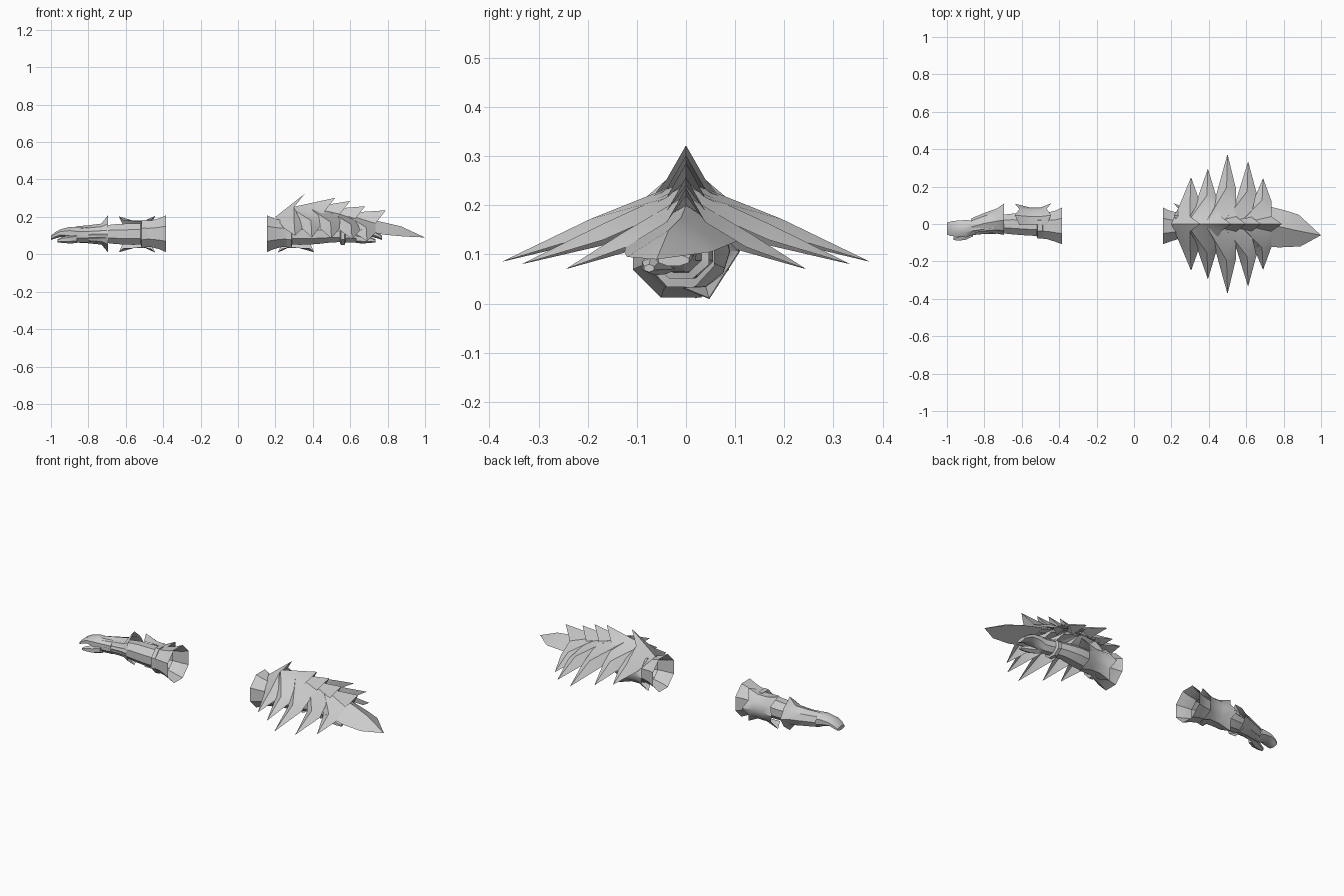
import bpy, bmesh, math
from mathutils import Vector

cube = bpy.data.objects.get("Cube")
if cube:
    bpy.data.objects.remove(cube)

grey = bpy.data.materials.new("plain grey")
grey.use_nodes = True
grey.diffuse_color = (0.6, 0.6, 0.6, 1)
grey.node_tree.nodes["Principled BSDF"].inputs["Base Color"].default_value = (0.6, 0.6, 0.6, 1)


def build(name, verts, faces, upward=False):
    bm = bmesh.new()
    vs = [bm.verts.new(v) for v in verts]
    for f in faces:
        bm.faces.new([vs[i] for i in f])
    bmesh.ops.recalc_face_normals(bm, faces=bm.faces[:])
    bm.normal_update()
    if upward and sum(f.normal.z * f.calc_area() for f in bm.faces) < 0:
        bmesh.ops.reverse_faces(bm, faces=bm.faces[:])
    me = bpy.data.meshes.new(name)
    bm.to_mesh(me)
    bm.free()
    me.materials.append(grey)
    ob = bpy.data.objects.new(name, me)
    bpy.context.collection.objects.link(ob)
    bpy.ops.object.select_all(action='DESELECT')
    ob.select_set(True)
    bpy.context.view_layer.objects.active = ob
    bpy.ops.object.shade_smooth_by_angle(angle=math.radians(35))
    return ob


# Arms: the right arm lies on -x, the left arm is its shifted mirror image
def place(side, x):
    return x if side == "right" else -0.23 - x


def loft(side, name, rings, n=8, caps=(False, False), spikes=None):
    """rings: (x, centre y, centre z, radius y, radius z)"""
    verts, faces = [], []
    for k, (x, cy, cz, ry, rz) in enumerate(rings):
        for i in range(n):
            a = 2 * math.pi * (i + 0.5 * (spikes is None)) / n
            grow = 1 + (spikes.get(i, 0) if spikes and k == 0 else 0)
            verts.append((place(side, x), cy + ry * grow * math.cos(a),
                          cz + rz * grow * math.sin(a)))
    for k in range(len(rings) - 1):
        for i in range(n):
            j = (i + 1) % n
            faces.append((k * n + i, k * n + j, k * n + n + j, k * n + n + i))
    if caps[0]:
        faces.append(tuple(range(n)))
    if caps[1]:
        faces.append(tuple(range(len(verts) - n, len(verts))))
    return build(side + "_" + name, verts, faces)


def elbow_shell(side):
    # jagged shell wrapped around the back of the arm
    cols, rows = 7, [(-0.455, 0.088), (-0.50, 0.073), (-0.56, 0.074), (-0.625, 0.086)]
    verts, faces = [], []
    for k, (x, r) in enumerate(rows):
        for i in range(cols):
            a = math.radians(-105 + 210 * i / (cols - 1))
            jag = (1 if i % 2 else -1) * (0.012 if k in (0, 3) else 0)
            dx = jag if k == 0 else -jag
            verts.append((place(side, x + dx), 0.015 + (r + jag * 0.6) * math.cos(a),
                          0.107 + (r + jag) * 1.04 * math.sin(a)))
    for k in range(len(rows) - 1):
        for i in range(cols - 1):
            p = k * cols + i
            faces.append((p, p + 1, p + cols + 1, p + cols))
    return build(side + "_elbow_shell", verts, faces)


for side in ("right", "left"):
    loft(side, "flared_cuff", [(-0.385, -0.01, 0.11, 0.106, 0.106), (-0.42, -0.012, 0.11, 0.09, 0.09),
                               (-0.46, -0.01, 0.11, 0.078, 0.078), (-0.50, -0.01, 0.11, 0.072, 0.074)])
    loft(side, "elbow_band", [(-0.485, -0.01, 0.11, 0.06, 0.07), (-0.49, -0.01, 0.11, 0.074, 0.08),
                              (-0.515, -0.01, 0.108, 0.074, 0.08), (-0.52, -0.01, 0.108, 0.06, 0.06)])
    elbow_shell(side)
    loft(side, "forearm", [(-0.46, -0.01, 0.11, 0.06, 0.06), (-0.56, -0.005, 0.108, 0.062, 0.062),
                           (-0.65, 0, 0.108, 0.06, 0.058), (-0.73, 0, 0.108, 0.05, 0.048),
                           (-0.82, -0.01, 0.105, 0.042, 0.042)])
    # palm, curled fingers and thumb
    loft(side, "hand", [(-0.80, -0.01, 0.105, 0.046, 0.044), (-0.86, -0.02, 0.105, 0.042, 0.044),
                        (-0.90, -0.025, 0.113, 0.05, 0.036), (-0.95, -0.025, 0.113, 0.046, 0.022),
                        (-0.98, -0.025, 0.1, 0.042, 0.018), (-1.0, -0.025, 0.088, 0.034, 0.012)],
         caps=(True, True))
    loft(side, "thumb", [(-0.86, -0.04, 0.085, 0.03, 0.025), (-0.90, -0.06, 0.08, 0.028, 0.022),
                         (-0.94, -0.072, 0.077, 0.02, 0.016), (-0.965, -0.075, 0.072, 0.012, 0.008)],
         n=6, caps=(True, True))

# Right glove has a pointed flare, left wrist a plain band
loft("right", "glove_flare", [(-0.695, 0.02, 0.108, 0.078, 0.078), (-0.73, 0.016, 0.108, 0.068, 0.056),
                              (-0.80, 0.003, 0.107, 0.056, 0.048), (-0.87, -0.015, 0.106, 0.045, 0.043)],
     spikes={0: 0.15, 2: 0.3, 6: 0.25})
loft("left", "wrist_band", [(-0.775, -0.01, 0.1, 0.04, 0.04), (-0.78, -0.01, 0.1, 0.062, 0.053),
                            (-0.80, -0.01, 0.1, 0.062, 0.053), (-0.805, -0.01, 0.1, 0.04, 0.04)])


# Overlapping spiked plates on the left arm
def spiked_plate(name, base, tip, wing):
    (xb, zb), (xt, zt), (xs, ys, zs, zr) = base, tip, wing
    verts, faces = [(xb, 0, zb), (xt, 0, zt)], []
    for s in (1, -1):
        k = len(verts)
        verts += [(xt - 0.055, s * 0.04, zt - 0.07),             # notch beside the crest
                  (xs - 0.005, s * ys * 0.52, zr),               # wing ridge
                  (xs - 0.06, s * ys * 0.42, zr - 0.035),        # leading edge
                  (xs + 0.045, s * ys * 0.5, zr - 0.03),         # trailing edge
                  (xs, s * ys, zs)]                              # wing tip
        n, m, l, w, t = range(k, k + 5)
        faces += [(0, 1, n), (0, n, m), (0, m, l), (m, n, w), (m, w, t), (l, m, t)]
    return build(name, verts, faces, upward=True)


plates = [
    ((0.20, 0.20), (0.355, 0.322), (0.305, 0.25, 0.10, 0.175)),
    ((0.28, 0.25), (0.52, 0.302), (0.395, 0.295, 0.09, 0.18)),
    ((0.38, 0.25), (0.60, 0.285), (0.50, 0.375, 0.085, 0.172)),
    ((0.47, 0.24), (0.68, 0.257), (0.61, 0.335, 0.08, 0.16)),
    ((0.56, 0.22), (0.79, 0.235), (0.69, 0.245, 0.07, 0.145)),
]
for i, p in enumerate(plates):
    spiked_plate("spiked_plate_%d" % (i + 1), *p)

# Long blade over the left hand
ridge = [(0.64, 0, 0.20), (0.76, -0.01, 0.175), (0.87, -0.035, 0.15), (1.0, -0.06, 0.09)]
back = [(0.66, 0.11, 0.13), (0.80, 0.075, 0.115), (0.88, 0.05, 0.105)]
front = [(0.66, -0.12, 0.13), (0.78, -0.125, 0.105), (0.89, -0.12, 0.095)]
build("hand_blade", ridge + back + front,
      [(0, 1, 5, 4), (1, 2, 6, 5), (2, 3, 6), (1, 0, 7, 8), (2, 1, 8, 9), (3, 2, 9)], upward=True)
